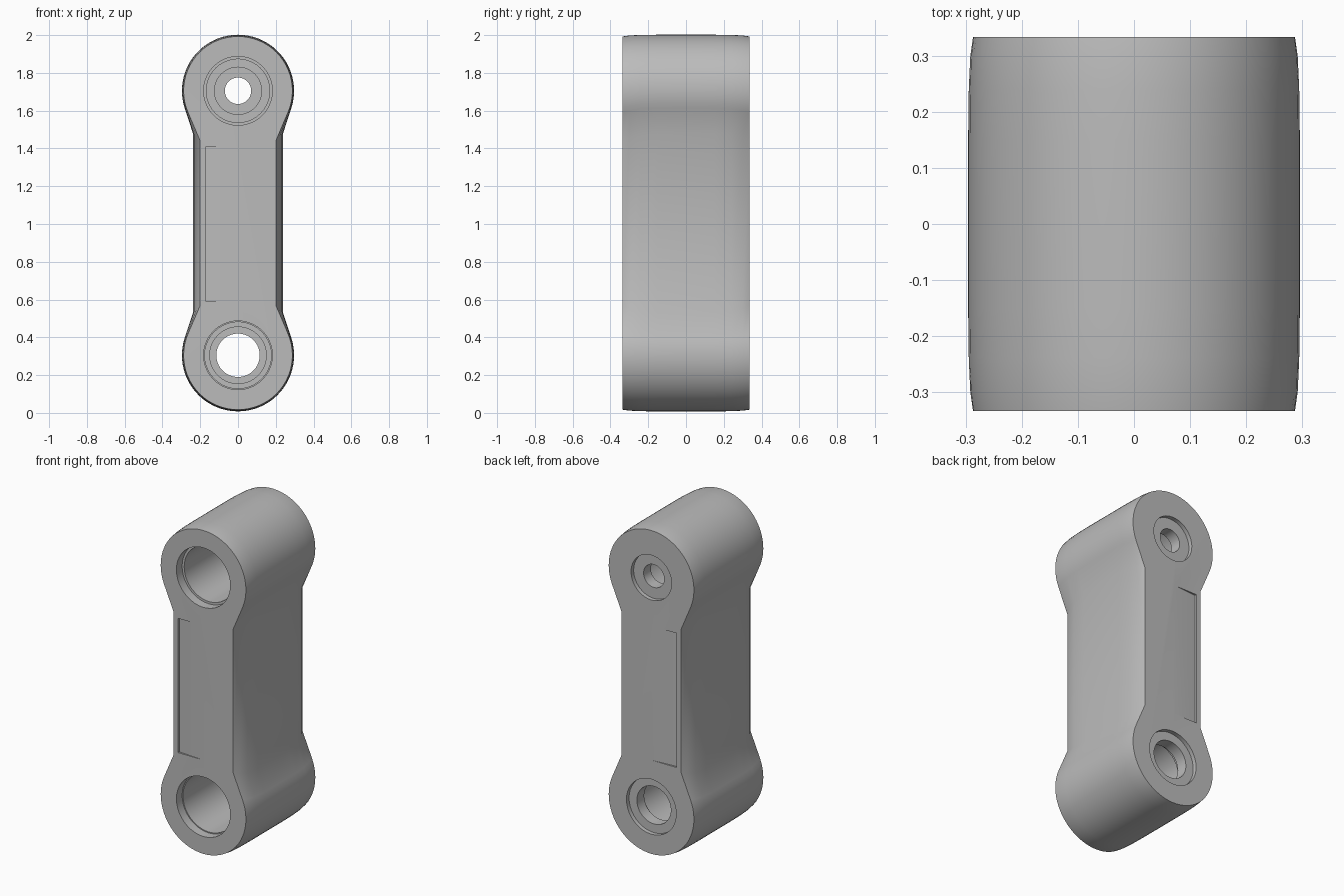
import bpy, bmesh
from math import radians, pi, cos, sin, atan2, acos, hypot

cube = bpy.data.objects.get("Cube")
if cube:
    bpy.data.objects.remove(cube, do_unlink=True)

HALF_DEPTH = 0.335
MID_Z = 1.005
HEAD_Z = 0.70           # head centres above and below the middle
SEGMENTS = 40

grey = bpy.data.materials.new("machined grey")
grey.use_nodes = True
colour = (0.5, 0.5, 0.5, 1)
grey.diffuse_color = colour
grey.node_tree.nodes["Principled BSDF"].inputs["Base Color"].default_value = colour


def loft(name, rings):
    """Skin a list of equal closed rings and cap both ends."""
    bm = bmesh.new()
    loops = [[bm.verts.new(p) for p in ring] for ring in rings]
    n = len(rings[0])
    for a, b in zip(loops, loops[1:]):
        for i in range(n):
            j = (i + 1) % n
            bm.faces.new((a[i], a[j], b[j], b[i]))
    bm.faces.new(loops[0])
    bm.faces.new(loops[-1])
    bmesh.ops.recalc_face_normals(bm, faces=bm.faces)
    mesh = bpy.data.meshes.new(name)
    bm.to_mesh(mesh)
    bm.free()
    mesh.materials.append(grey)
    obj = bpy.data.objects.new(name, mesh)
    bpy.context.collection.objects.link(obj)
    return obj


def outline(y, radius, neck_x, neck_z):
    """Two round heads joined by tangent flanks to a straight shank."""
    drop = neck_z - HEAD_Z
    start = atan2(drop, neck_x) + acos(radius / hypot(neck_x, drop))
    sweep = pi - 2 * start
    top = [(neck_x, neck_z)]
    for i in range(SEGMENTS + 1):
        a = start + sweep * i / SEGMENTS
        top.append((radius * cos(a), HEAD_Z + radius * sin(a)))
    top.append((-neck_x, neck_z))
    points = top + [(-x, -z) for x, z in top]
    return [(x, y, MID_Z + z) for x, z in points]


def bore(name, z, profile):
    """Round stepped cutter along y."""
    return loft(name, [[(r * cos(2 * pi * i / SEGMENTS), y,
                         z + r * sin(2 * pi * i / SEGMENTS))
                        for i in range(SEGMENTS)] for y, r in profile])


def cut(target, cutter):
    mod = target.modifiers.new("cut", 'BOOLEAN')
    mod.operation = 'DIFFERENCE'
    mod.solver = 'EXACT'
    mod.object = cutter
    bpy.context.view_layer.objects.active = target
    bpy.ops.object.modifier_apply(modifier=mod.name)
    bpy.data.objects.remove(cutter, do_unlink=True)


# Link body: crowned flanks, softer along the shank than on the heads
sections = [(HALF_DEPTH, 0.288, 0.200, 0.435),
            (0.30, 0.293, 0.218, 0.452),
            (0.24, 0.296, 0.233, 0.468),
            (0.15, 0.297, 0.238, 0.473)]
rings = [outline(-y, r, x, z) for y, r, x, z in sections]
rings += [outline(y, r, x, z) for y, r, x, z in reversed(sections)]
body = loft("link_body", rings)

# Stepped bores: wide front socket, narrow through hole, shallow rear recess
for name, z, socket, step, hole, rear in (
        ("upper_bore", MID_Z + HEAD_Z, 0.168, 0.125, 0.070, 0.137),
        ("lower_bore", MID_Z - HEAD_Z, 0.176, 0.150, 0.115, 0.168)):
    cut(body, bore(name, z, [
        (-0.40, 0.182), (-0.28, 0.182), (-0.28, socket), (0.20, socket),
        (0.20, step), (0.24, step), (0.24, hole),
        (0.31, hole), (0.31, rear), (0.40, rear)]))

# Shallow tapered relief on one half of the front and rear shank faces
for side in (-1, 1):
    deep, face, clear = (side * (HALF_DEPTH + d) for d in (-0.012, 0.001, 0.05))
    wedge = [(-0.17, deep), (0, face), (0, clear), (-0.17, clear)]
    cut(body, loft("relief", [[(x, y, z) for x, y in wedge] for z in (0.59, 1.41)]))

bpy.ops.object.select_all(action='DESELECT')
body.select_set(True)
bpy.context.view_layer.objects.active = body
bpy.ops.object.shade_smooth_by_angle(angle=radians(30))
